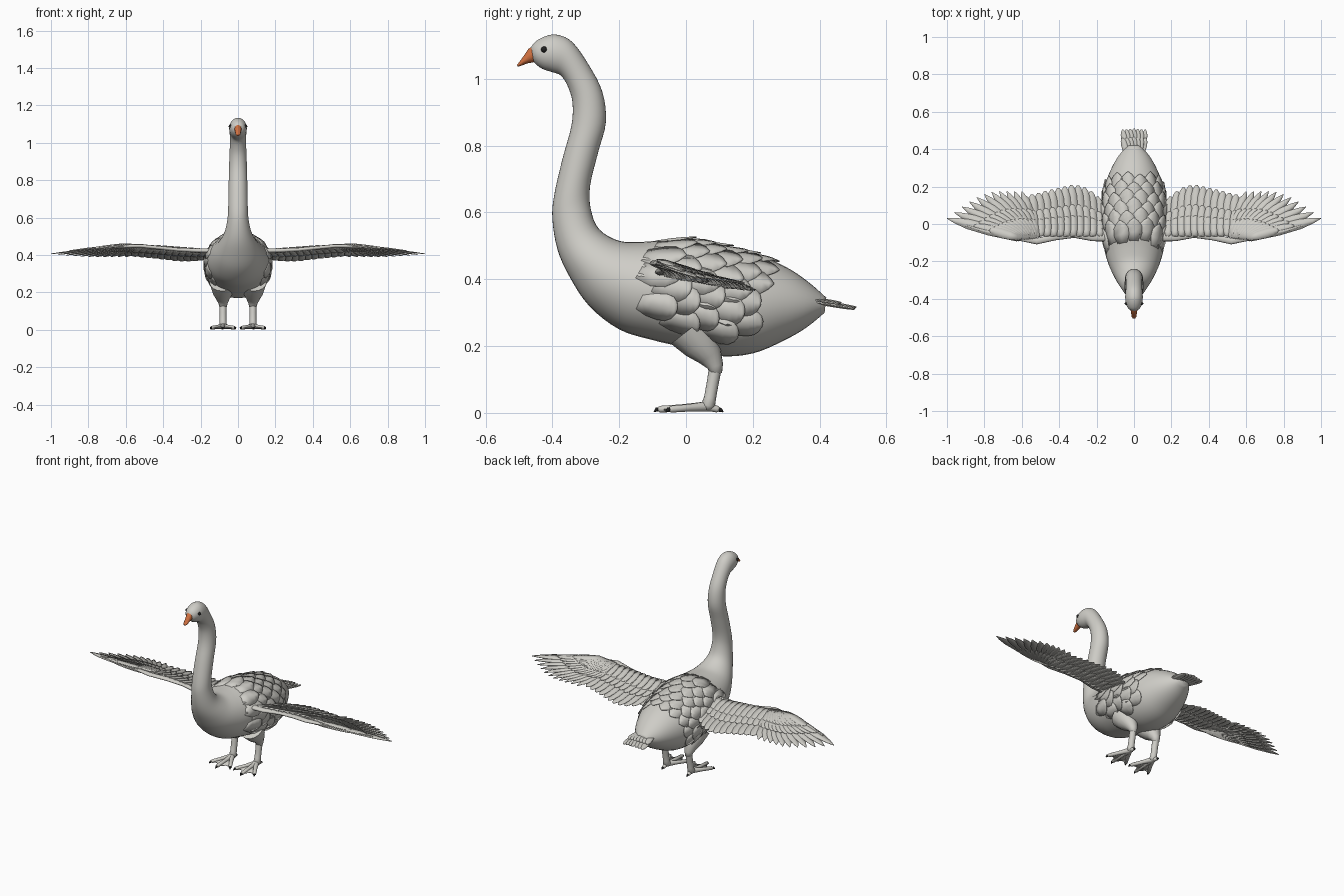
import bpy, bmesh, math
from mathutils import Vector as V

if "Cube" in bpy.data.objects:
    bpy.data.objects.remove(bpy.data.objects["Cube"])


def material(name, rgb):
    m = bpy.data.materials.new(name)
    m.use_nodes = True
    m.diffuse_color = (*rgb, 1)
    bsdf = m.node_tree.nodes["Principled BSDF"]
    bsdf.inputs["Base Color"].default_value = (*rgb, 1)
    bsdf.inputs["Roughness"].default_value = 0.7
    return m


WHITE = material("plumage_white", (0.62, 0.61, 0.57))
ORANGE = material("beak_orange", (0.62, 0.16, 0.05))
BLACK = material("claw_black", (0.015, 0.015, 0.015))


def finish(name, bm, mat, mirror=False, thick=0, angle=40):
    me = bpy.data.meshes.new(name)
    bm.to_mesh(me)
    bm.free()
    me.materials.append(mat)
    ob = bpy.data.objects.new(name, me)
    bpy.context.collection.objects.link(ob)
    bpy.ops.object.select_all(action="DESELECT")
    ob.select_set(True)
    bpy.context.view_layer.objects.active = ob
    bpy.ops.object.shade_smooth_by_angle(angle=math.radians(angle))
    if thick:
        mod = ob.modifiers.new("thickness", "SOLIDIFY")
        mod.thickness = thick
    if mirror:
        ob.modifiers.new("mirror", "MIRROR").use_mirror_merge = False
    return ob


def loft(bm, sections, n=16):
    """Skin elliptical sections given as (centre, half axis, half axis)."""
    rings = []
    for c, u, v in sections:
        angles = [2 * math.pi * i / n for i in range(n)]
        rings.append([bm.verts.new(c + u * math.cos(a) + v * math.sin(a)) for a in angles])
    for r, q in zip(rings, rings[1:]):
        for i in range(n):
            j = (i + 1) % n
            bm.faces.new((r[i], r[j], q[j], q[i]))
    bm.faces.new(rings[0][::-1])
    bm.faces.new(rings[-1])
    bmesh.ops.recalc_face_normals(bm, faces=bm.faces)


def tube(bm, points, n=12, flat=1.0):
    """Round limb through (x, y, z, radius) points; flat squashes it vertically."""
    pts = [V(p[:3]) for p in points]
    secs = []
    for i, p in enumerate(points):
        d = (pts[min(i + 1, len(pts) - 1)] - pts[max(i - 1, 0)]).normalized()
        ref = V((1, 0, 0)) if abs(d.x) < 0.7 else V((0, 1, 0))
        u = d.cross(ref).normalized()
        secs.append((pts[i], u * p[3] * flat, d.cross(u) * p[3]))
    loft(bm, secs, n)


def blade(bm, f, shape):
    """Feather: f(s, k) gives a point s along the shaft and k across it."""
    rows = [[bm.verts.new(f(s, k * w)) for k in (-1, 0, 1)] for s, w in shape]
    for a, b in zip(rows, rows[1:]):
        for i in (0, 1):
            bm.faces.new((a[i], a[i + 1], b[i + 1], b[i]))


ROUND = ((0, .6), (.3, .9), (.6, 1), (.8, .9), (.93, .6), (1, .2))
POINTED = ((0, .7), (.4, 1), (.7, .9), (.88, .5), (1, .06))

# Head, neck and body: front/belly y z, back y z, half width
RINGS = [
    (-.466, 1.08, -.464, 1.095, .008), (-.455, 1.05, -.45, 1.112, .03),
    (-.43, 1.03, -.42, 1.128, .043), (-.40, 1.02, -.385, 1.132, .047),
    (-.375, 1.01, -.34, 1.11, .045), (-.355, .98, -.29, 1.04, .043),
    (-.34, .93, -.25, .96, .045), (-.343, .86, -.24, .87, .048),
    (-.37, .76, -.263, .78, .05), (-.395, .65, -.287, .68, .052),
    (-.40, .58, -.285, .61, .056), (-.385, .49, -.26, .55, .072),
    (-.35, .41, -.2, .515, .102), (-.29, .32, -.13, .512, .135),
    (-.2, .25, -.06, .518, .16), (-.1, .218, .02, .518, .172),
    (0, .195, .1, .502, .175), (.1, .17, .18, .482, .17),
    (.2, .178, .25, .46, .15), (.29, .215, .32, .425, .117),
    (.36, .255, .375, .385, .08), (.415, .3, .42, .345, .035)]


def section(t):
    """Smoothly interpolated body section at ring position t."""
    i = min(int(t), len(RINGS) - 2)
    f = t - i
    p = [RINGS[max(0, min(len(RINGS) - 1, i + k))] for k in (-1, 0, 1, 2)]
    r = [b + .5 * f * (c - a + f * (2 * a - 5 * b + 4 * c - d + f * (3 * (b - c) + d - a)))
         for a, b, c, d in zip(*p)]
    low, top = V((0, r[0], r[1])), V((0, r[2], r[3]))
    return (low + top) / 2, (top - low) / 2, V((r[4], 0, 0))


def surface(t, a, lift):
    c, u, v = section(t)
    n = u * math.cos(a) / u.length_squared + v * math.sin(a) / v.length_squared
    return c + u * math.cos(a) + v * math.sin(a) + n.normalized() * lift


bm = bmesh.new()
loft(bm, [section(i / 4) for i in range(4 * (len(RINGS) - 1) + 1)], 32)
finish("body", bm, WHITE, angle=60)

# Overlapping feathers over the back and flanks
bm = bmesh.new()
for row in range(6):
    for col in range(-5, 6):
        t0 = 13.6 + .65 * row + .12 * math.sin(col * 2.3 + row)
        a0 = .43 * (col + (.5 if row % 2 else 0))
        if abs(a0) > 2.2 or (row == 0 and abs(a0) > 1.6):
            continue
        size = 1.5 if abs(a0) < 1.3 else 1.2

        def on_body(s, k):
            return surface(t0 + size * s, a0 + .27 * k, .001 + .010 * s - .002 * abs(k))
        blade(bm, on_body, POINTED if abs(a0) < 1.3 else ROUND)
finish("body_feathers", bm, WHITE, thick=.003)


# Wings: pitched down towards the trailing edge, gently arched along the span
def wing_z(x, y):
    return .404 + .024 * math.sin(math.pi * min(1, max(0, (x - .2) / .9))) - .22 * y


def trailing(x):
    return .21 - (.24 * (x - .33) if x > .33 else 3.5 * (x - .33) ** 2)


def wing_feather(bm, base, tip, width, lift, shape):
    b, d = V(base), V(tip) - V(base)
    side = V((d.y, -d.x)).normalized() * width

    def on_wing(s, k):
        p = b + d * s + side * k
        return V((p.x, p.y, wing_z(p.x, p.y) + lift * (1 - .6 * s) - .003 * k + .002 * (1 - abs(k))))
    blade(bm, on_wing, shape)


def primary(u):
    tip = V((1 - .4 * u, .03 + .145 * math.sin(min(1, 1.4 * u) * math.pi / 2)))
    return V((.62 - .1 * u, -.073)), tip


bm = bmesh.new()
for i in range(11):
    b, tip = primary(i / 10)
    wing_feather(bm, b, tip, .03, 0, POINTED)
for i in range(13):
    x = .16 + .035 * i
    wing_feather(bm, (x - .01, -.06), (x, trailing(x)), .03, 0, ROUND)
finish("flight_feathers", bm, WHITE, mirror=True, thick=.003)

# Two shorter covert layers above and one below
bm = bmesh.new()
for reach, lift in ((.62, .008), (.4, .015), (.5, -.007)):
    for i in range(11):
        b, tip = primary(i / 10)
        wing_feather(bm, b, b.lerp(tip, reach), .026, lift, ROUND)
    for i in range(13):
        x = .16 + .035 * i
        b = V((x - .01, -.065))
        wing_feather(bm, b, b.lerp(V((x, trailing(x))), reach), .026, lift, ROUND)
finish("wing_coverts", bm, WHITE, mirror=True, thick=.003)

# Fleshy leading edge
bm = bmesh.new()
arm = [(.1, -.07, .024), (.22, -.072, .02), (.32, -.056, .018), (.42, -.07, .017),
       (.52, -.092, .017), (.65, -.07, .012), (.8, -.038, .008), (.9, -.008, .004)]
tube(bm, [(x, y, wing_z(x, y) + .002, r) for x, y, r in arm], flat=.55)
finish("wing_arm", bm, WHITE, mirror=True, angle=60)

# Tail fan
bm = bmesh.new()
for layer, reach in ((0, .51), (.006, .465)):
    for i in range(-3, 4):
        def on_tail(s, k):
            y = .36 + (reach - .36 - .002 * abs(i)) * s
            return V((i * (.013 + .007 * s) + .017 * k, y,
                      .342 - .16 * (y - .36) + layer - .002 * abs(i) + .003 * k))
        blade(bm, on_tail, ROUND)
finish("tail_feathers", bm, WHITE, thick=.004)

# Beak, sloping forwards and down
bm = bmesh.new()
beak = [(-.445, 1.076, .027, .022), (-.463, 1.07, .022, .018), (-.48, 1.058, .013, .015),
        (-.495, 1.046, .007, .013), (-.505, 1.039, .003, .007)]
loft(bm, [(V((0, y, z)), V((0, -.4, .9)) * h, V((w, 0, 0))) for y, z, h, w in beak], 14)
finish("beak", bm, ORANGE, angle=60)

# Eyes
bm = bmesh.new()
bmesh.ops.create_uvsphere(bm, u_segments=12, v_segments=8, radius=.009)
bmesh.ops.translate(bm, verts=bm.verts, vec=(.041, -.425, 1.088))
finish("eyes", bm, BLACK, mirror=True, angle=60)

# Thighs and shanks
bm = bmesh.new()
tube(bm, [(.082, .01, .25, .07), (.082, .045, .205, .056), (.081, .072, .17, .038),
          (.08, .088, .14, .024), (.08, .088, .122, .02), (.08, .086, .116, .01)], 16)
tube(bm, [(.08, .088, .135, .019), (.08, .08, .09, .018), (.08, .072, .045, .018),
          (.08, .066, .022, .021), (.08, .064, .008, .012)], 16)
finish("legs", bm, WHITE, mirror=True, angle=60)

# Toes with claws, and the web between them
ankle = V((.08, .06, .019))
ends = [V((.02, -.045, .011)), V((.082, -.078, .011)), V((.14, -.045, .011))]
toes, claws = bmesh.new(), bmesh.new()
for end in ends + [V((.082, .094, .011))]:
    d = (end - ankle).normalized()
    mid = ankle.lerp(end, .5)
    tube(toes, [(*ankle, .015), (*mid, .011), (*end, .010), (*(end + d * .007), .005)])
    tip = end + d * .018
    tube(claws, [(*end, .006), (*(end + d * .01), .0065), (tip.x, tip.y, .003, .0015)], 8)
finish("toes", toes, WHITE, mirror=True, angle=60)
finish("claws", claws, BLACK, mirror=True, angle=60)

bm = bmesh.new()
for a, b in zip(ends, ends[1:]):
    notch = (a + b) / 2 + V((0, .02, 0))
    va, vn, vb, vc = [bm.verts.new(p) for p in (a, notch, b, ankle)]
    bm.faces.new((va, vn, vc))
    bm.faces.new((vn, vb, vc))
finish("foot_web", bm, WHITE, mirror=True, thick=.004)
